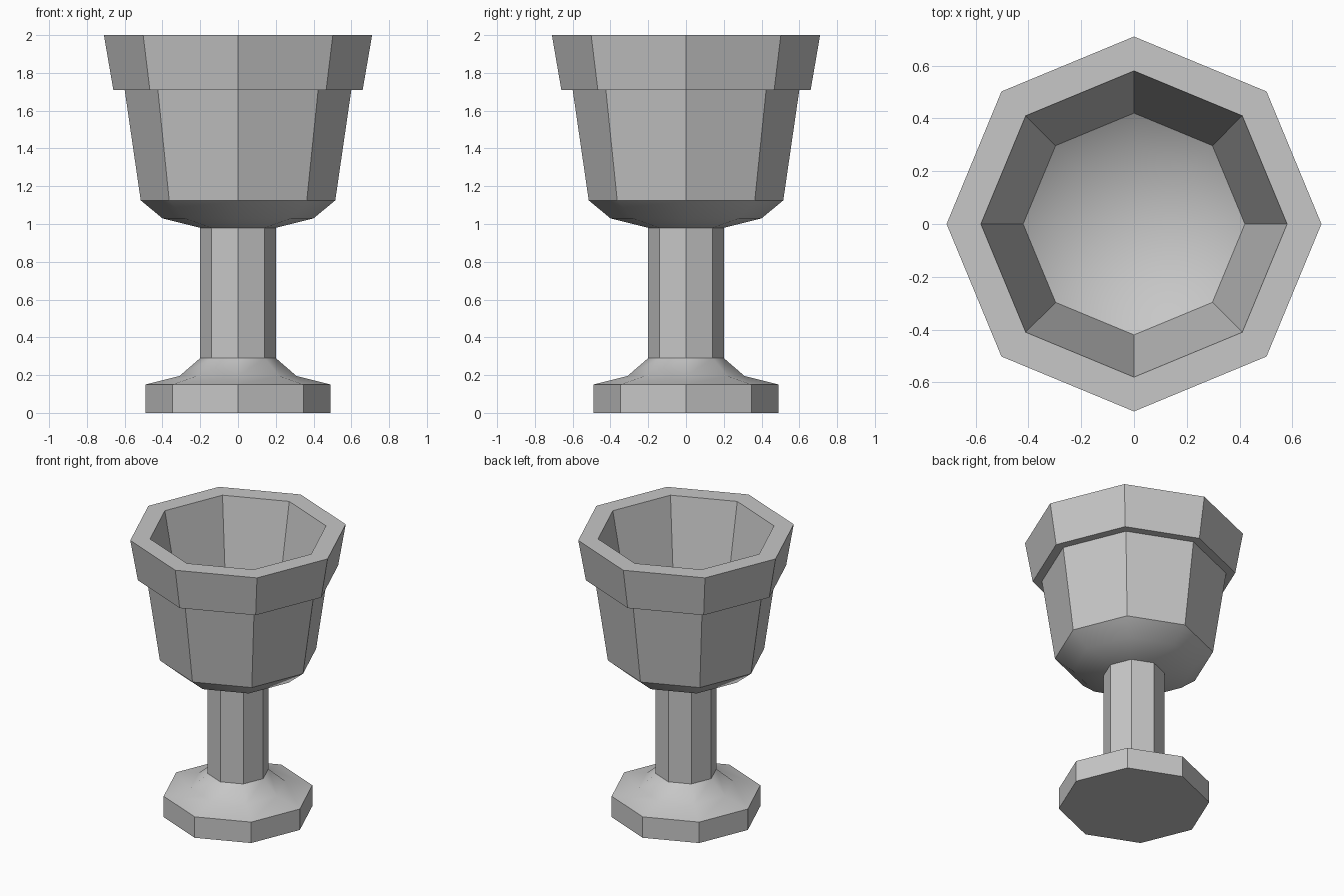
import bpy
import bmesh
from math import cos, sin, pi, radians

SIDES = 8

cube = bpy.data.objects.get("Cube")
if cube:
    bpy.data.objects.remove(cube, do_unlink=True)

# Single plain grey material
grey = bpy.data.materials.new("grey_metal")
grey.use_nodes = True
colour = (0.57, 0.57, 0.57, 1)
grey.diffuse_color = colour
grey.node_tree.nodes["Principled BSDF"].inputs["Base Color"].default_value = colour


def turned(name, profile):
    """Turn a (radius, height) profile, read from underside to top, into an eight-sided part."""
    bm = bmesh.new()
    rings = []
    for r, z in profile:
        if r == 0:
            rings.append([bm.verts.new((0, 0, z))] * SIDES)
        else:
            angles = [2 * pi * i / SIDES for i in range(SIDES)]
            rings.append([bm.verts.new((r * cos(a), r * sin(a), z)) for a in angles])
    for low, high in zip(rings, rings[1:]):
        for i in range(SIDES):
            j = (i + 1) % SIDES
            corners = [low[i], low[j], high[j], high[i]]
            bm.faces.new(list(dict.fromkeys(corners)))
    mesh = bpy.data.meshes.new(name)
    bm.to_mesh(mesh)
    bm.free()
    mesh.materials.append(grey)
    obj = bpy.data.objects.new(name, mesh)
    bpy.context.collection.objects.link(obj)
    bpy.ops.object.select_all(action='DESELECT')
    obj.select_set(True)
    bpy.context.view_layer.objects.active = obj
    bpy.ops.object.shade_smooth_by_angle(angle=radians(35))
    return obj


# Foot: flat underside, upright edge, soft shoulder
turned("foot", [(0, 0), (0.49, 0), (0.49, 0.15), (0.31, 0.195), (0.2, 0.29)])

# Stem
turned("stem", [(0.2, 0.29), (0.2, 0.98)])

# Bowl: rounded underside, flared wall, stepped rim, hollow inside
turned("bowl", [
    (0.2, 0.98), (0.4, 1.03), (0.515, 1.125), (0.6, 1.71),
    (0.66, 1.71), (0.71, 2), (0.58, 2),
    (0.42, 1.15), (0.3, 1.07), (0, 1.03),
])
